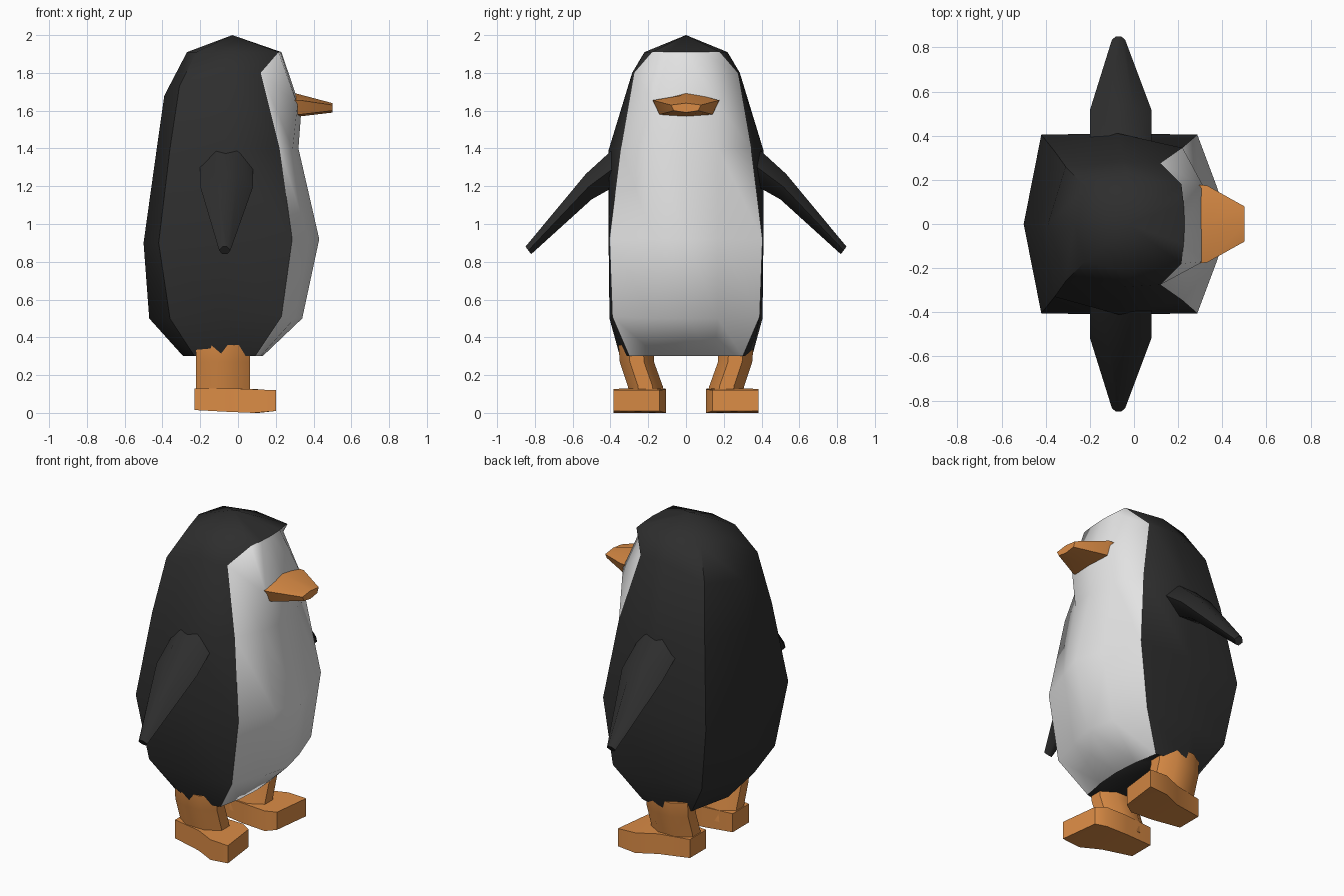
import bpy, bmesh, math

if "Cube" in bpy.data.objects:
    bpy.data.objects.remove(bpy.data.objects["Cube"])

def material(name, rgb):
    m = bpy.data.materials.new(name)
    m.diffuse_color = (*rgb, 1)
    m.use_nodes = True
    m.node_tree.nodes["Principled BSDF"].inputs["Base Color"].default_value = m.diffuse_color
    return m

BLACK = material("black feathers", (0.027, 0.027, 0.027))
WHITE = material("white belly", (0.78, 0.78, 0.78))
ORANGE = material("orange skin", (0.70, 0.26, 0.06))

def loft(name, rings, mats, angle=45, tip=None, rule=None):
    """Skin closed rings of points; rule(ring, segment) picks the material."""
    bm = bmesh.new()
    vs = [[bm.verts.new(p) for p in r] for r in rings]
    n = len(vs[0])
    for i in range(len(vs) - 1):
        for j in range(n):
            k = (j + 1) % n
            f = bm.faces.new((vs[i][j], vs[i][k], vs[i + 1][k], vs[i + 1][j]))
            f.material_index = rule(i, j) if rule else 0
    bm.faces.new(vs[0][::-1])
    if tip:
        t = bm.verts.new(tip)
        for j in range(n):
            bm.faces.new((vs[-1][j], vs[-1][(j + 1) % n], t))
    else:
        bm.faces.new(vs[-1])
    bmesh.ops.recalc_face_normals(bm, faces=bm.faces)
    me = bpy.data.meshes.new(name)
    bm.to_mesh(me)
    bm.free()
    for m in mats:
        me.materials.append(m)
    ob = bpy.data.objects.new(name, me)
    bpy.context.collection.objects.link(ob)
    bpy.ops.object.select_all(action='DESELECT')
    bpy.context.view_layer.objects.active = ob
    ob.select_set(True)
    bpy.ops.object.shade_smooth_by_angle(angle=math.radians(angle))
    return ob

# Body: half sections (back, back corner, side, front corner, front quarter, front)
halves = [
    [(-.29, 0, .30), (-.23, .27, .30), (-.09, .35, .30), (.09, .30, .30), (.12, .15, .30), (.13, 0, .30)],
    [(-.47, 0, .50), (-.36, .36, .50), (-.08, .405, .50), (.23, .39, .51), (.30, .17, .50), (.34, 0, .50)],
    [(-.50, 0, .90), (-.42, .405, .90), (-.07, .41, .92), (.287, .405, .92), (.375, .17, .92), (.43, 0, .92)],
    [(-.43, 0, 1.40), (-.36, .33, 1.40), (-.07, .41, 1.39), (.22, .345, 1.40), (.29, .17, 1.40), (.32, 0, 1.40)],
    [(-.39, 0, 1.68), (-.31, .26, 1.73), (-.05, .285, 1.80), (.12, .275, 1.80), (.315, .17, 1.63), (.335, 0, 1.60)],
    [(-.27, 0, 1.91), (-.22, .17, 1.91), (-.03, .22, 1.91), (.215, .18, 1.91), (.225, .09, 1.91), (.23, 0, 1.91)],
]
rings = [h + [(x, -y, z) for x, y, z in h[-2:0:-1]] for h in halves]
loft("body", rings, [BLACK, WHITE], 50, tip=(-.03, 0, 2.0),
     rule=lambda i, j: 1 if 3 <= j <= 6 else 0)

# Beak: tapered hexagon
beak = [[(x, -w, z0), (x, 0, z1), (x, w, z0), (x, .8 * w, z2), (x, 0, z3), (x, -.8 * w, z2)]
        for x, w, z0, z1, z2, z3 in [(.27, .178, 1.655, 1.70, 1.58, 1.565),
                                     (.33, .175, 1.655, 1.685, 1.58, 1.57),
                                     (.50, .08, 1.63, 1.64, 1.60, 1.59)]]
loft("beak", beak, [ORANGE], 35)

for side, s in (("left", 1), ("right", -1)):
    # Wing: lens sections (centre x, half width, upper y z, lower y z)
    wing = []
    for cx, w, (yt, zt), (yb, zb) in [(-.06, .14, (.36, 1.42), (.34, 1.22)),
                                      (-.06, .14, (.53, 1.265), (.50, 1.13)),
                                      (-.07, .03, (.85, .88), (.82, .84))]:
        ym, zm = (yt + yb) / 2, (zt + zb) / 2
        pts = [(cx - w, ym, zm), (cx - w * .4, yt, zt), (cx + w * .4, yt, zt),
               (cx + w, ym, zm), (cx + w * .4, yb, zb), (cx - w * .4, yb, zb)]
        wing.append([(x, s * y, z) for x, y, z in pts])
    loft(side + "_wing", wing, [BLACK], 60)

    # Leg: eight-sided column
    leg = []
    for z, cy, ry in [(.06, .21, .10), (.14, .215, .10), (.27, .26, .098), (.36, .265, .10)]:
        leg.append([(-.08 + .155 * math.cos(a), s * (cy + ry * math.sin(a)), z)
                    for a in [(k + .5) * math.pi / 4 for k in range(8)]])
    loft(side + "_leg", leg, [ORANGE], 50)

    # Foot: sections from heel to toe, splayed outwards
    foot = [[(x + d, s * y0, z0), (x, s * y1, z0), (x, s * y1, z1), (x + d, s * y0, z1)]
            for x, d, y0, y1, z0, z1 in [(-.23, 0, .13, .29, .015, .13),
                                         (-.04, 0, .11, .33, .005, .13),
                                         (.08, .03, .105, .385, 0, .125),
                                         (.20, -.03, .14, .385, .01, .12)]]
    loft(side + "_foot", foot, [ORANGE], 50)
